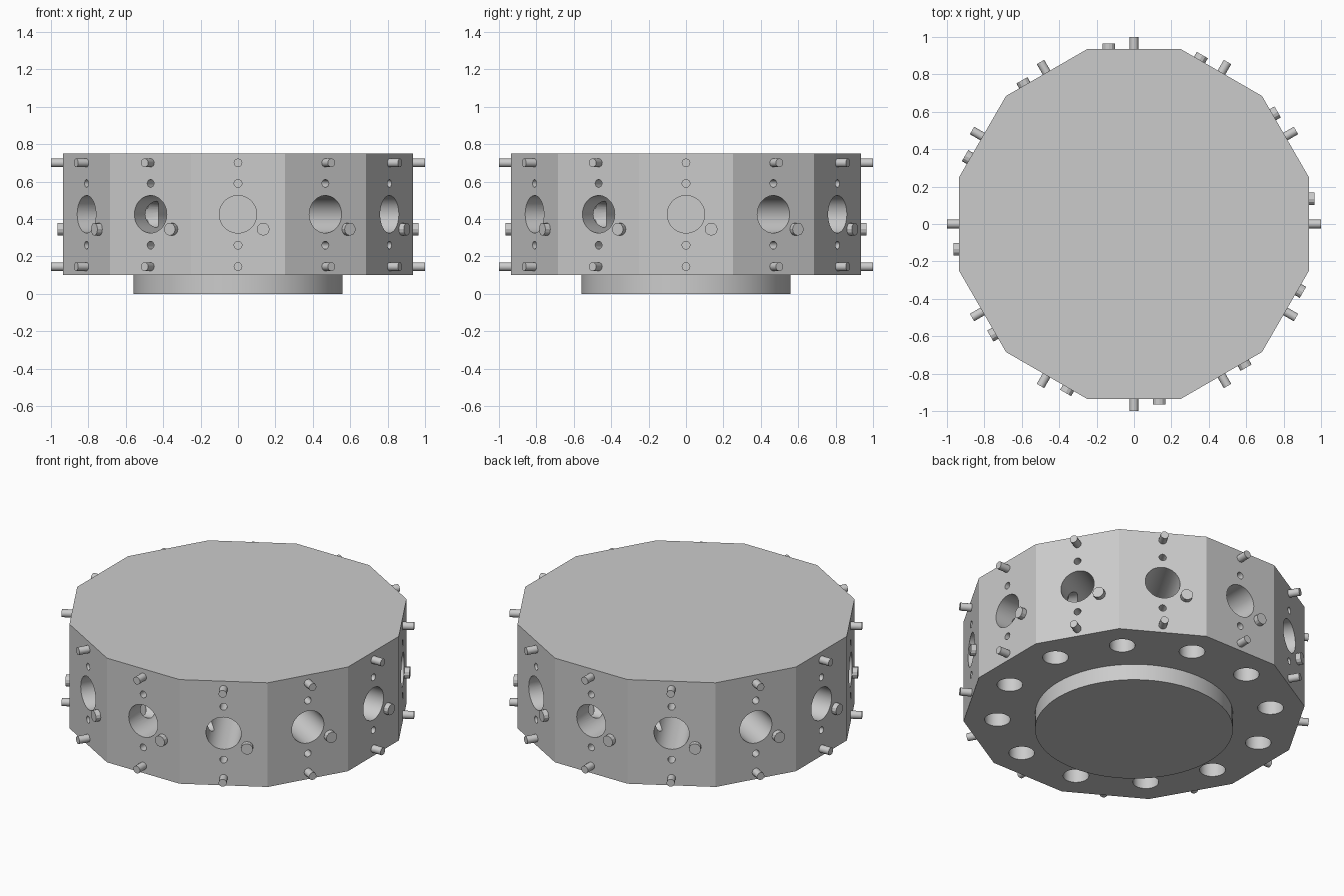
import bpy, bmesh, math
from mathutils import Matrix, Vector

cube = bpy.data.objects.get("Cube")
if cube:
    bpy.data.objects.remove(cube, do_unlink=True)

SIDES = 12
APOTHEM = 0.935
MID = 0.425

metal = bpy.data.materials.new("light grey metal")
metal.use_nodes = True
GREY = (0.6, 0.6, 0.6, 1)
metal.diffuse_color = GREY
metal.node_tree.nodes["Principled BSDF"].inputs["Base Color"].default_value = GREY


def add_rod(bm, start, end, radius, segments, turn=0):
    """Closed cylinder from start to end, then turned about z."""
    a, b = Vector(start), Vector(end)
    axis = b - a
    place = (Matrix.Rotation(turn, 4, "Z") @ Matrix.Translation((a + b) / 2)
             @ axis.to_track_quat("Z", "Y").to_matrix().to_4x4())
    bmesh.ops.create_cone(bm, cap_ends=True, segments=segments, radius1=radius,
                          radius2=radius, depth=axis.length, matrix=place)


def rod_object(name, rods, copies=SIDES, offset=0.0):
    """One object from rods (start, end, radius, segments) repeated around z."""
    bm = bmesh.new()
    for k in range(copies):
        for rod in rods:
            add_rod(bm, *rod, turn=offset + k * math.tau / SIDES)
    mesh = bpy.data.meshes.new(name)
    bm.to_mesh(mesh)
    bm.free()
    mesh.materials.append(metal)
    obj = bpy.data.objects.new(name, mesh)
    bpy.context.collection.objects.link(obj)
    return obj


def smooth(obj):
    bpy.ops.object.select_all(action="DESELECT")
    obj.select_set(True)
    bpy.context.view_layer.objects.active = obj
    bpy.ops.object.shade_smooth_by_angle(angle=math.radians(25))


# Twelve-sided body, turned so a flat side faces each main axis
corner = APOTHEM / math.cos(math.pi / SIDES)
body = rod_object("housing", [((0, 0, 0.1), (0, 0, 0.75), corner, SIDES)], 1)
probe = max(body.data.vertices, key=lambda v: v.co.x).co
if abs(probe.y) < 0.01:
    body.data.transform(Matrix.Rotation(math.pi / SIDES, 4, "Z"))

# Round foot under the body
foot = rod_object("foot_ring", [((0, 0, 0), (0, 0, 0.11), 0.56, 64)], 1)

# Cutters: radial bores, upright ducts, side passages and small sockets
inner = APOTHEM - 0.5
duct_x = APOTHEM - 0.186
cutters = [
    rod_object("bore_cutter", [((inner, 0, MID), (1.1, 0, MID), 0.1, 48)]),
    rod_object("duct_cutter", [((duct_x, -0.2, 0), (duct_x, -0.2, 0.5), 0.073, 32)]),
    rod_object("passage_cutter", [((duct_x, -0.2, MID), (duct_x, 0, MID), 0.07, 32)]),
    rod_object("socket_cutter", [((0.83, 0, z), (1.1, 0, z), 0.021, 16)
                                 for z in (0.26, 0.59)]),
]
for cutter in cutters:
    cutter.hide_render = True
    cutter.hide_set(True)
    cut = body.modifiers.new(cutter.name, "BOOLEAN")
    cut.operation = "DIFFERENCE"
    cut.solver = "EXACT"
    cut.object = cutter

# Bake the cuts so no helper is left in the scene
graph = bpy.context.evaluated_depsgraph_get()
baked = bpy.data.meshes.new_from_object(body.evaluated_get(graph))
body.modifiers.clear()
body.data = baked
for cutter in cutters:
    bpy.data.objects.remove(cutter, do_unlink=True)

# Thin studs above and below each bore, and a thick pin beside it
studs = rod_object("studs", [((0.9, 0, z), (1.0, 0, z), 0.023, 16)
                             for z in (0.145, 0.70)])
pins = rod_object("side_pins", [((0.9, 0.135, 0.345), (0.965, 0.135, 0.345), 0.034, 12)])

for part in (body, foot, studs, pins):
    smooth(part)
